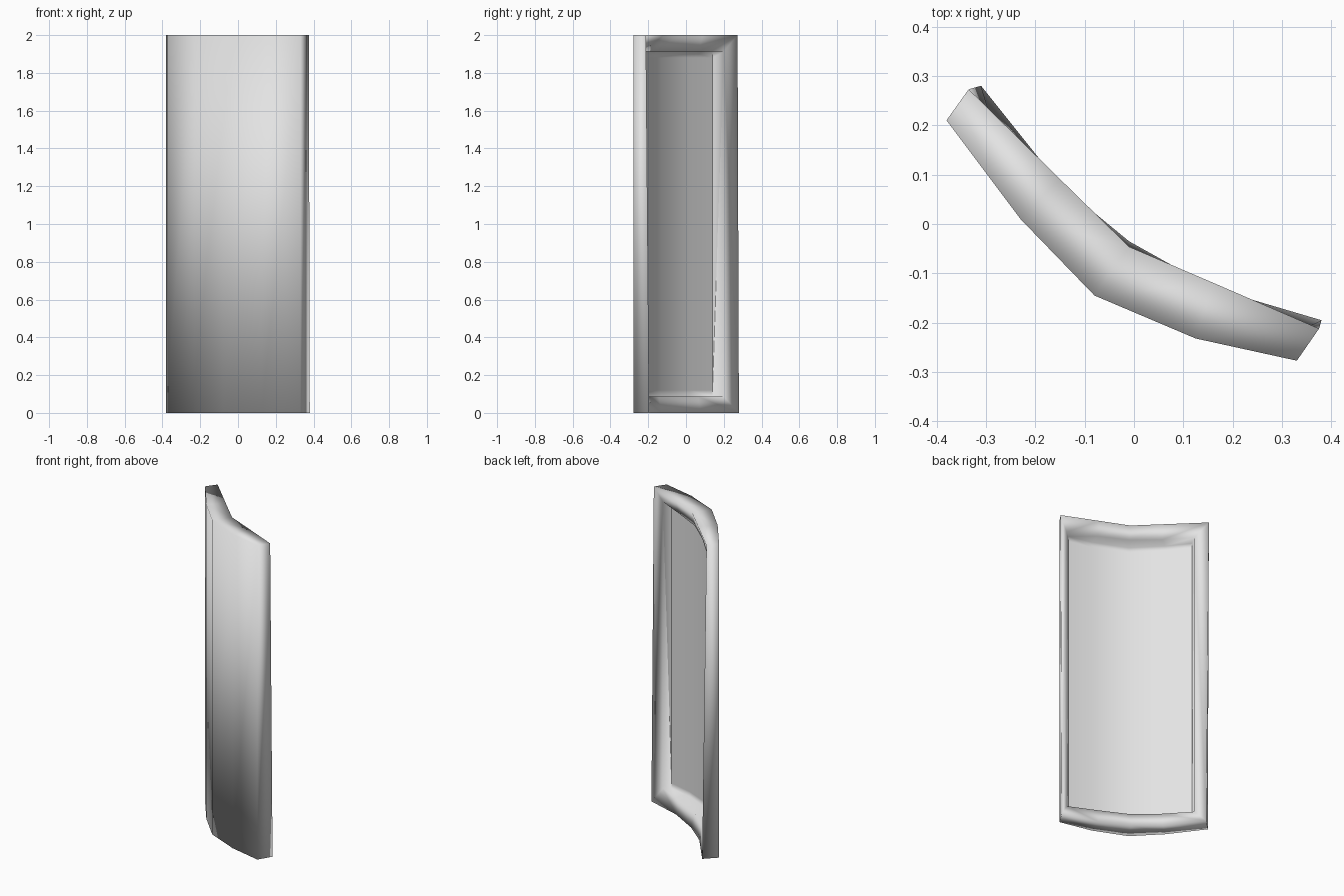
import bpy
import bmesh

cube = bpy.data.objects.get("Cube")
if cube:
    bpy.data.objects.remove(cube, do_unlink=True)

grey = bpy.data.materials.new("light_grey")
grey.use_nodes = True
colour = (0.77, 0.77, 0.77, 1)
grey.diffuse_color = colour
grey.node_tree.nodes["Principled BSDF"].inputs["Base Color"].default_value = colour

# Plan outlines, running from the right end to the left end
front = [(-.38, .21), (-.23, .01), (-.08, -.145), (.125, -.232), (.33, -.277)]
back_low = [(-.31, .28), (-.15, .08), (-.01, -.035), (.16, -.13), (.38, -.195)]
back_high = [(-.335, .273), (-.15, .091), (-.01, -.046), (.16, -.119), (.375, -.212)]
lip = [(-.286, .2), (-.16, .063), (-.02, -.06), (.15, -.145), (.32, -.224)]
floor = [(-.318, .14), (-.22, .017), (-.074, -.133), (.128, -.22), (.28, -.256)]
RIM = 0.087
FILLET = 0.12
TOP = 2.0

bm = bmesh.new()


def row(points, z):
    return [bm.verts.new((x, y, z)) for x, y in points]


def strip(a, b):
    for i in range(len(a) - 1):
        bm.faces.new((a[i], a[i + 1], b[i + 1], b[i]))


def ends(rows_a, rows_b):
    for i in (0, -1):
        bm.faces.new([r[i] for r in rows_a] + [r[i] for r in reversed(rows_b)])


f0, f1 = row(front, 0), row(front, TOP)
b0, b1 = row(back_low, 0), row(back_high, TOP)
l0, l1 = row(lip, RIM), row(lip, TOP - RIM)
floor_rows = [row(floor, z) for z in (RIM, FILLET, TOP - FILLET, TOP - RIM)]

# Curved front
strip(f0, f1)
# Recess floor, with a crease along its upright sides
for a, b in zip(floor_rows, floor_rows[1:]):
    strip(a, b)
    for i in (0, -1):
        bm.edges.get((a[i], b[i])).smooth = False
# Bottom and top edges, back rim, recess walls
for a, b, c, d in ((f0, b0, l0, floor_rows[0]), (f1, b1, l1, floor_rows[-1])):
    strip(a, b)
    strip(b, c)
    strip(c, d)
# End caps, side rims, side walls
ends([f0, f1], [b0, b1])
ends([b0, b1], [l0, l1])
ends([l0, l1], floor_rows)

bmesh.ops.recalc_face_normals(bm, faces=bm.faces[:])
for face in bm.faces:
    face.smooth = True

mesh = bpy.data.meshes.new("curved_panel")
bm.to_mesh(mesh)
bm.free()
mesh.materials.append(grey)
panel = bpy.data.objects.new("curved_panel", mesh)
bpy.context.collection.objects.link(panel)
